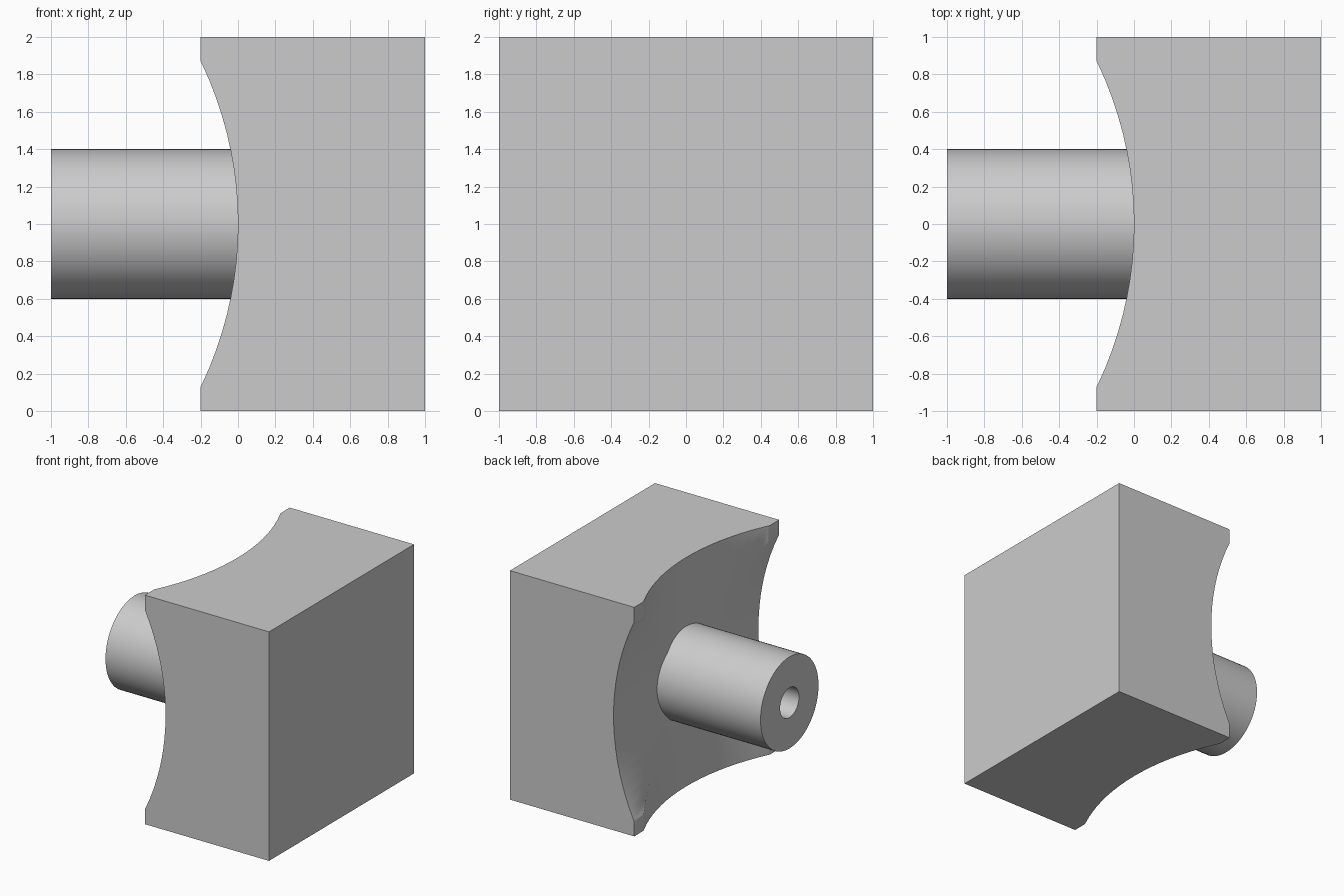
import bpy
from math import pi, radians

default = bpy.data.objects.get("Cube")
if default:
    bpy.data.objects.remove(default, do_unlink=True)

grey = bpy.data.materials.new("plain_grey")
grey.use_nodes = True
colour = (0.6, 0.6, 0.6, 1)
grey.diffuse_color = colour
grey.node_tree.nodes["Principled BSDF"].inputs["Base Color"].default_value = colour


def cylinder(name, radius, depth, location, rotation, sides):
    bpy.ops.mesh.primitive_cylinder_add(vertices=sides, radius=radius, depth=depth,
                                        location=location, rotation=rotation)
    obj = bpy.context.object
    obj.name = name
    obj.data.materials.append(grey)
    return obj


def cut(target, cutter):
    """Subtract a cutter and remove it afterwards."""
    mod = target.modifiers.new("cut", "BOOLEAN")
    mod.operation = "DIFFERENCE"
    mod.solver = "EXACT"
    mod.object = cutter
    cutter.hide_render = True
    bpy.context.view_layer.objects.active = target
    bpy.ops.object.modifier_apply(modifier=mod.name)
    bpy.data.objects.remove(cutter, do_unlink=True)


def smooth(obj):
    bpy.ops.object.select_all(action="DESELECT")
    obj.select_set(True)
    bpy.context.view_layer.objects.active = obj
    bpy.ops.object.shade_smooth_by_angle(angle=radians(30))


# Block
bpy.ops.mesh.primitive_cube_add(size=1, location=(0.4, 0, 1))
block = bpy.context.object
block.name = "block"
block.scale = (1.2, 2, 2)
bpy.ops.object.transform_apply(location=False, rotation=False, scale=True)
block.data.materials.append(grey)

# Two crossing cylindrical hollows, one along y and one along z
for axis_rotation in ((pi / 2, 0, 0), (0, 0, 0)):
    cut(block, cylinder("hollow_cutter", 2, 3, (-2, 0, 1), axis_rotation, 128))
smooth(block)

# Stem with a bore, its inner end buried in the block
along_x = (0, pi / 2, 0)
stem = cylinder("stem", 0.4, 1.02, (-0.49, 0, 1), along_x, 64)
cut(stem, cylinder("bore_cutter", 0.13, 2, (-1, 0, 1), along_x, 64))
smooth(stem)
